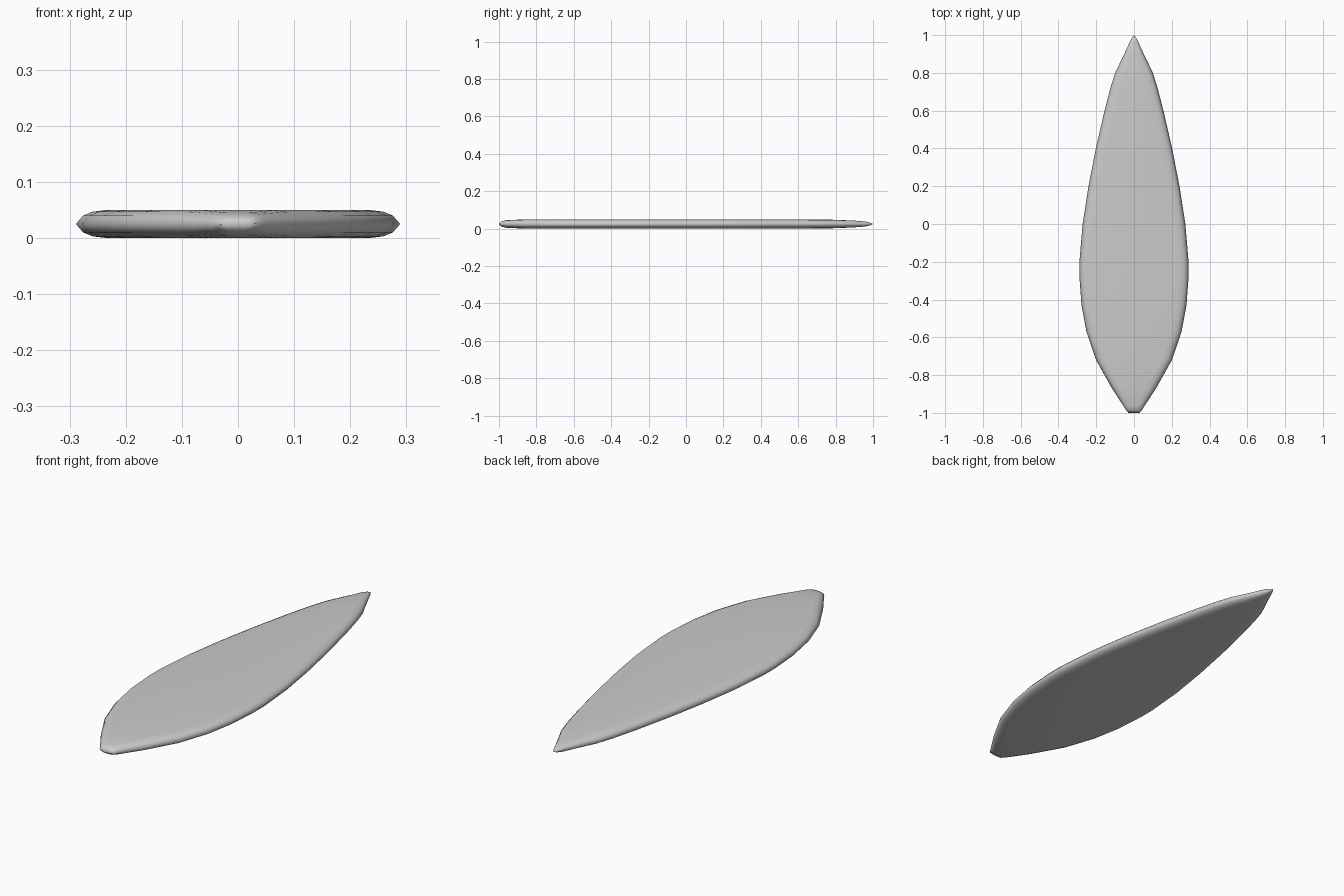
import bpy, bmesh

if "Cube" in bpy.data.objects:
    bpy.data.objects.remove(bpy.data.objects["Cube"])

# Stations along the board: y, half width, half thickness
stations = [
    (-1.0, 0.03, 0.0), (-0.987, 0.041, 0.014), (-0.96, 0.058, 0.02),
    (-0.87, 0.117, 0.0245), (-0.72, 0.201, 0.025), (-0.57, 0.252, 0.025),
    (-0.43, 0.278, 0.025), (-0.28, 0.289, 0.025), (-0.2, 0.289, 0.025),
    (0.0, 0.272, 0.025), (0.2, 0.241, 0.025), (0.4, 0.202, 0.025),
    (0.6, 0.156, 0.0248), (0.72, 0.125, 0.0238), (0.8, 0.1, 0.0225),
    (0.9, 0.052, 0.018), (0.96, 0.024, 0.0135), (0.985, 0.012, 0.007),
    (1.0, 0.0, 0.0),
]
MID = 0.025


def section(w, h):
    """Closed cross-section with a rounded rail on each side."""
    a = min(0.013, w * 0.16)
    b = min(0.03, w * 0.38)
    c = min(0.055, w * 0.65)
    right = [(w - c, -h), (w - b, -h * 0.88), (w - a, -h * 0.6), (w, 0),
             (w - a, h * 0.6), (w - b, h * 0.88), (w - c, h)]
    return right + [(-x, z) for x, z in reversed(right)]


# Surfboard body: loft the sections from tail to nose
bm = bmesh.new()
rings = [[bm.verts.new((x, y, MID + z)) for x, z in section(w, h)]
         for y, w, h in stations]
n = len(rings[0])
for r0, r1 in zip(rings, rings[1:]):
    for i in range(n):
        j = (i + 1) % n
        bm.faces.new((r0[i], r0[j], r1[j], r1[i]))
bmesh.ops.remove_doubles(bm, verts=bm.verts, dist=0.0005)
bmesh.ops.recalc_face_normals(bm, faces=bm.faces)

mesh = bpy.data.meshes.new("surfboard")
bm.to_mesh(mesh)
bm.free()
board = bpy.data.objects.new("surfboard", mesh)
bpy.context.collection.objects.link(board)
bpy.context.view_layer.objects.active = board
board.select_set(True)
bpy.ops.object.shade_smooth()
